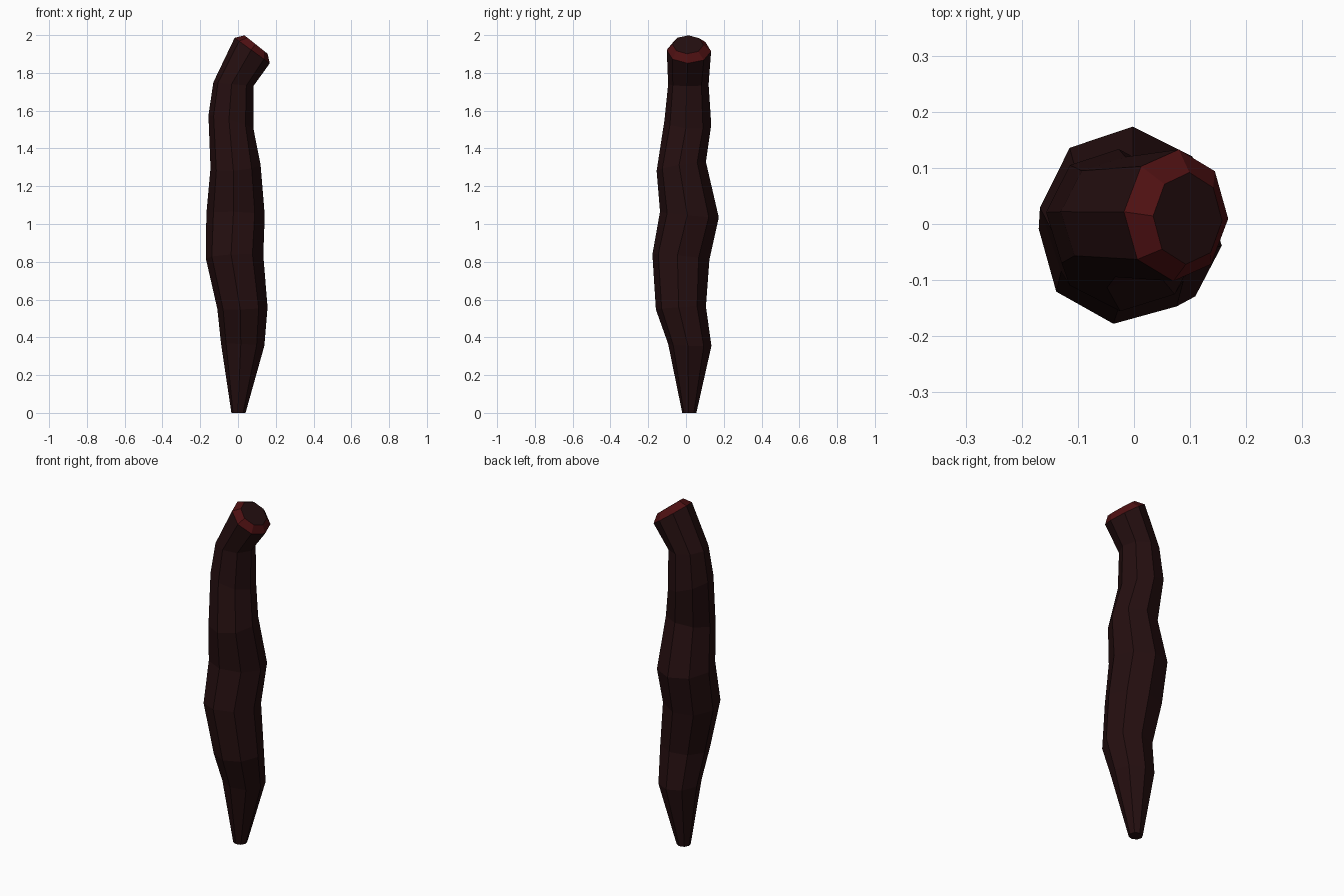
import bpy, bmesh, math

if "Cube" in bpy.data.objects:
    bpy.data.objects.remove(bpy.data.objects["Cube"])

def material(name, rgb):
    m = bpy.data.materials.new(name)
    m.diffuse_color = (*rgb, 1)
    m.use_nodes = True
    m.node_tree.nodes["Principled BSDF"].inputs["Base Color"].default_value = m.diffuse_color
    return m

SIDES = 8
# each ring: x min, x max, y min, y max, centre z, x tilt (z rise), y tilt, twist in degrees
RINGS = [
    (-0.035, 0.040, -0.020, 0.055, 0.00, 0.0, 0.0, -5),
    (-0.090, 0.140, -0.095, 0.135, 0.36, -0.01, -0.01, -5),
    (-0.110, 0.157, -0.160, 0.106, 0.555, 0.01, 0.015, -5),
    (-0.171, 0.135, -0.179, 0.125, 0.825, 0.015, -0.03, -7),
    (-0.168, 0.142, -0.138, 0.174, 1.05, -0.01, -0.03, -4),
    (-0.146, 0.120, -0.156, 0.106, 1.305, 0.02, 0.045, -5),
    (-0.157, 0.082, -0.114, 0.134, 1.54, -0.07, -0.02, -5),
    (-0.131, 0.082, -0.095, 0.120, 1.74, -0.02, 0.0, -5),
    (-0.018, 0.168, -0.102, 0.133, 1.918, -0.135, 0.0, -3),
    (0.034, 0.157, -0.072, 0.092, 1.95, -0.098, 0.0, -3),   # inner cut edge
]

bm = bmesh.new()
rings = []
for x0, x1, y0, y1, z, tx, ty, twist in RINGS:
    ring = []
    for i in range(SIDES):
        a = 2 * math.pi * i / SIDES + math.radians(twist)
        c, s = math.cos(a), math.sin(a)
        ring.append(bm.verts.new(((x0 + x1) / 2 + c * (x1 - x0) / 2,
                                  (y0 + y1) / 2 + s * (y1 - y0) / 2,
                                  z + c * tx / 2 + s * ty / 2)))
    rings.append(ring)

# skin the bent trunk; the last band is the red bevelled rim
for k in range(len(rings) - 1):
    lo, hi = rings[k], rings[k + 1]
    for i in range(SIDES):
        j = (i + 1) % SIDES
        f = bm.faces.new((lo[i], lo[j], hi[j], hi[i]))
        f.material_index = 1 if k == len(rings) - 2 else 0

# end caps
bm.faces.new(rings[0][::-1])
bm.faces.new(rings[-1])

me = bpy.data.meshes.new("crooked_stick")
bm.to_mesh(me)
bm.free()
me.materials.append(material("dark bark", (0.0180, 0.0045, 0.0050)))
me.materials.append(material("dark red rim", (0.076, 0.0052, 0.0060)))
ob = bpy.data.objects.new("crooked_stick", me)
bpy.context.collection.objects.link(ob)
